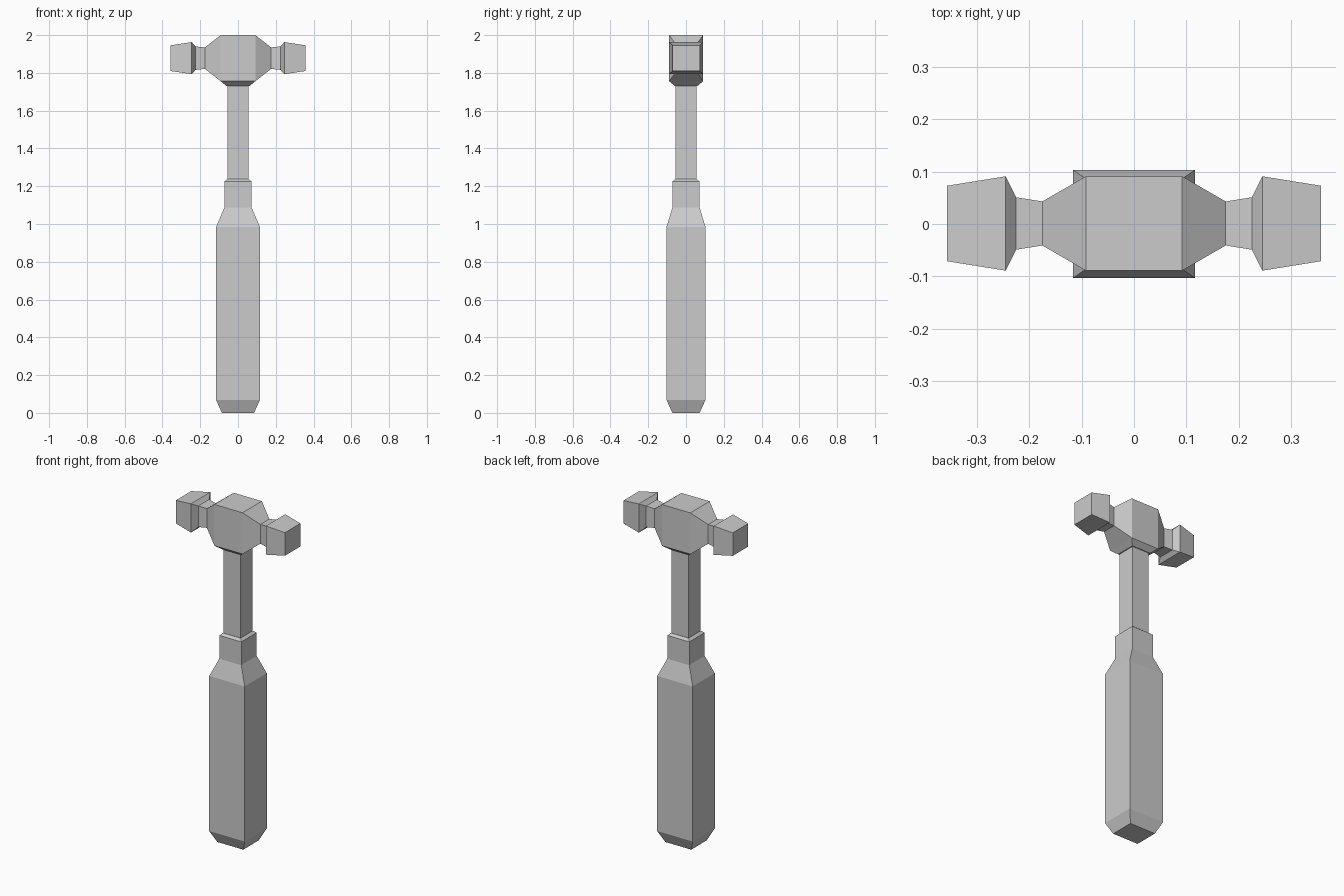
import bpy
import bmesh
from mathutils import Vector

if "Cube" in bpy.data.objects:
    bpy.data.objects.remove(bpy.data.objects["Cube"])


def loft(bm, rings, place):
    """Skin rectangular rings (position, half_width, half_depth) and cap both ends."""
    loops = []
    for t, a, b in rings:
        corners = ((-a, -b), (a, -b), (a, b), (-a, b))
        loops.append([bm.verts.new(place(t, u, v)) for u, v in corners])
    for lo, hi in zip(loops, loops[1:]):
        for i in range(4):
            j = (i + 1) % 4
            bm.faces.new((lo[i], lo[j], hi[j], hi[i]))
    bm.faces.new(loops[0][::-1])
    bm.faces.new(loops[-1])
    bmesh.ops.recalc_face_normals(bm, faces=bm.faces[:])


def finish(bm, name):
    mesh = bpy.data.meshes.new(name)
    bm.to_mesh(mesh)
    bm.free()
    bpy.context.collection.objects.link(bpy.data.objects.new(name, mesh))


def upright(z, x, y):
    return Vector((x, y, z))


def sideways(x, y, z):
    return Vector((x, y + 0.001, z + 1.878))


# Grip: chamfered butt, long body, tapered shoulder and collar
bm = bmesh.new()
loft(bm, [(0, 0.085, 0.072), (0.068, 0.116, 0.103), (0.985, 0.116, 0.103),
          (1.087, 0.072, 0.072), (1.225, 0.072, 0.072), (1.237, 0.057, 0.057)], upright)
finish(bm, "grip")

# Shaft between grip and head
bm = bmesh.new()
loft(bm, [(1.23, 0.056, 0.056), (1.74, 0.056, 0.056)], upright)
finish(bm, "shaft")

# Head: symmetric loft along x through block, necks and striking faces
half = [(0.092, 0.090, 0.122), (0.175, 0.042, 0.057), (0.225, 0.050, 0.062),
        (0.245, 0.090, 0.085), (0.357, 0.072, 0.068)]
bm = bmesh.new()
loft(bm, [(-x, a, b) for x, a, b in reversed(half)] + half, sideways)

# Tapered socket under the head block
bottom = min(bm.faces, key=lambda f: f.calc_center_median().z)
bmesh.ops.inset_region(bm, faces=[bottom], thickness=0.03, depth=0.025,
                       use_even_offset=True)
finish(bm, "hammer_head")
